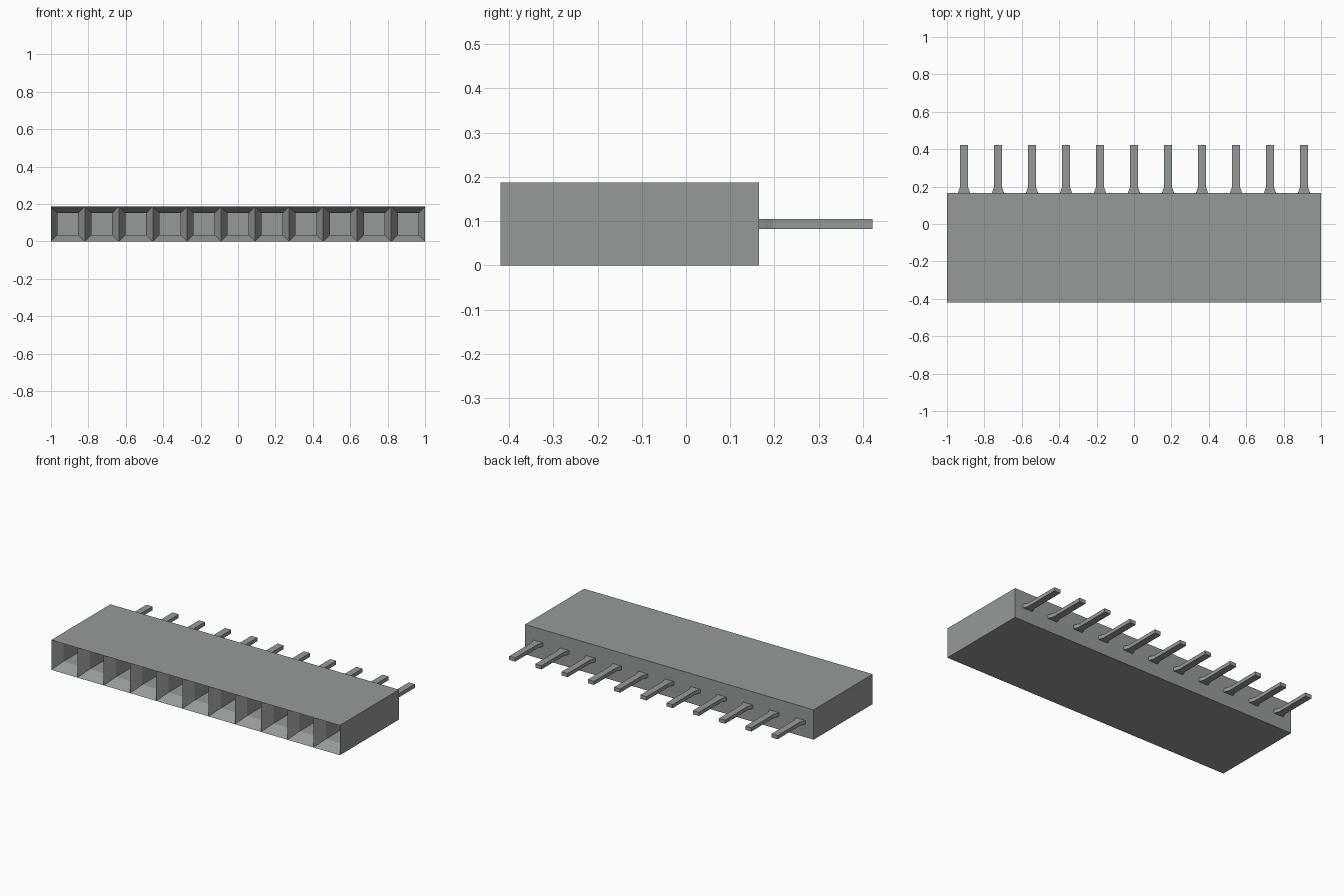
import bpy
import bmesh

if "Cube" in bpy.data.objects:
    bpy.data.objects.remove(bpy.data.objects["Cube"])

COUNT = 11
PITCH = 2 / COUNT
HEIGHT = 0.187
FRONT, BACK, TIP = -0.42, 0.165, 0.422
RIM = 0.036

grey = bpy.data.materials.new("warm grey")
grey.use_nodes = True
colour = (0.30, 0.33, 0.32, 1)
grey.diffuse_color = colour
grey.node_tree.nodes["Principled BSDF"].inputs["Base Color"].default_value = colour


def finish(name, bm):
    bmesh.ops.remove_doubles(bm, verts=bm.verts, dist=0.0001)
    bmesh.ops.recalc_face_normals(bm, faces=bm.faces)
    mesh = bpy.data.meshes.new(name)
    bm.to_mesh(mesh)
    bm.free()
    mesh.materials.append(grey)
    obj = bpy.data.objects.new(name, mesh)
    bpy.context.collection.objects.link(obj)
    return obj


def rectangle(bm, x, y, inset):
    half = PITCH / 2 - inset
    corners = [(-half, inset), (half, inset), (half, HEIGHT - inset), (-half, HEIGHT - inset)]
    return [bm.verts.new((x + dx, y, z)) for dx, z in corners]


# Housing: one funnel-mouthed socket per cell, wrapped in a plain shell
bm = bmesh.new()
low, high = [], []
for i in range(COUNT):
    x = (i - (COUNT - 1) / 2) * PITCH
    rings = [rectangle(bm, x, FRONT, 0),
             rectangle(bm, x, FRONT + 0.07, RIM),
             rectangle(bm, x, FRONT + 0.42, RIM)]
    for a, b in zip(rings, rings[1:]):
        for k in range(4):
            n = (k + 1) % 4
            bm.faces.new((a[k], a[n], b[n], b[k]))
    bm.faces.new(rings[-1])
    mouth = rings[0]
    low += [mouth[0]] if i < COUNT - 1 else mouth[:2]
    high += [mouth[3]] if i < COUNT - 1 else [mouth[3], mouth[2]]

rear = [bm.verts.new((x, BACK, z)) for x, z in
        [(-1, 0), (1, 0), (1, HEIGHT), (-1, HEIGHT)]]
bm.faces.new(rear)
bm.faces.new(low + [rear[1], rear[0]])
bm.faces.new(high + [rear[2], rear[3]])
bm.faces.new((low[0], rear[0], rear[3], high[0]))
bm.faces.new((low[-1], rear[1], rear[2], high[-1]))
finish("housing", bm)

# Pins: flat bars with a flared foot at the housing
half_profile = [(0.033, BACK), (0.028, BACK + 0.015), (0.021, BACK + 0.032), (0.021, TIP)]
outline = half_profile + [(-w, y) for w, y in reversed(half_profile)]
bm = bmesh.new()
bottom = bm.faces.new([bm.verts.new((w, y, 0.082)) for w, y in outline])
extruded = bmesh.ops.extrude_face_region(bm, geom=[bottom], use_keep_orig=True)
for v in extruded["geom"]:
    if isinstance(v, bmesh.types.BMVert):
        v.co.z = 0.105
pin = finish("pin_1", bm)
pin.location.x = -(COUNT - 1) / 2 * PITCH
for i in range(1, COUNT):
    copy = pin.copy()
    copy.name = f"pin_{i + 1}"
    copy.location.x += i * PITCH
    bpy.context.collection.objects.link(copy)
